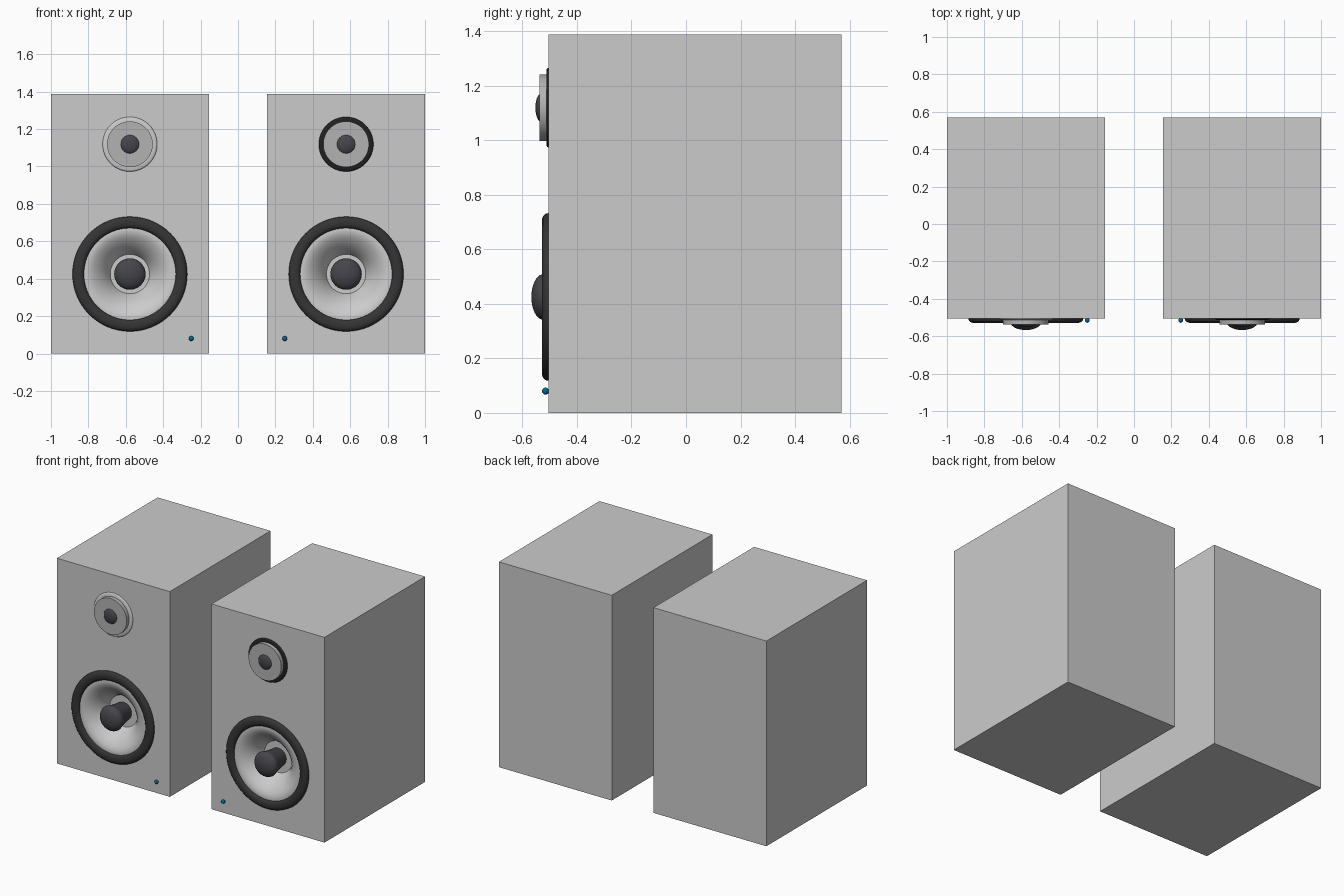
import bpy, bmesh, math

if "Cube" in bpy.data.objects:
    bpy.data.objects.remove(bpy.data.objects["Cube"])

FRONT, BACK, HEIGHT = -0.505, 0.57, 1.387
CX, HALF_W = 0.578, 0.422
WOOFER_Z, TWEETER_Z = 0.425, 1.119


def material(name, rgb):
    m = bpy.data.materials.new(name)
    m.diffuse_color = (*rgb, 1)
    m.use_nodes = True
    m.node_tree.nodes["Principled BSDF"].inputs["Base Color"].default_value = m.diffuse_color
    return m


RUBBER = material("rubber", (0.035, 0.035, 0.035))
DOME = material("dome", (0.06, 0.06, 0.07))
TRIM = material("trim", (0.015, 0.015, 0.015))
CONE = material("cone", (0.62, 0.62, 0.62))
PLATE = material("plate", (0.45, 0.45, 0.45))
BLUE = material("led", (0.0, 0.15, 0.3))


def finish(name, bm, mat=None, angle=None):
    bmesh.ops.remove_doubles(bm, verts=bm.verts, dist=1e-5)
    bmesh.ops.recalc_face_normals(bm, faces=bm.faces)
    mesh = bpy.data.meshes.new(name)
    bm.to_mesh(mesh)
    bm.free()
    ob = bpy.data.objects.new(name, mesh)
    bpy.context.collection.objects.link(ob)
    if mat:
        mesh.materials.append(mat)
    if angle:
        bpy.ops.object.select_all(action='DESELECT')
        ob.select_set(True)
        bpy.context.view_layer.objects.active = ob
        bpy.ops.object.shade_smooth_by_angle(angle=math.radians(angle))
    return ob


def lathe(name, profile, x, z, mat=None, angle=40, steps=64, flip=False):
    """Spin (radius, distance in front of baffle) points about the y axis."""
    bm = bmesh.new()
    vs = [bm.verts.new((x + r, FRONT - d, z)) for r, d in profile]
    es = [bm.edges.new(p) for p in zip(vs, vs[1:])]
    bmesh.ops.spin(bm, geom=vs + es, cent=(x, 0, z), axis=(0, 1, 0),
                   angle=math.tau, steps=steps, use_duplicate=False)
    ob = finish(name, bm, mat, angle)
    # open shells must face the listener
    if flip and sum(p.normal.y for p in ob.data.polygons) > 0:
        ob.data.flip_normals()
    return ob


def dome_profile(r, base, tip, n=10):
    pts = [(r * math.cos(math.pi / 2 * i / n),
            base + (tip - base) * math.sin(math.pi / 2 * i / n)) for i in range(n)]
    return pts + [(0, tip)]


def speaker(side, x):
    # cabinet with a round opening behind the woofer
    bm = bmesh.new()
    bmesh.ops.create_cube(bm, size=1)
    for v in bm.verts:
        v.co = (x + v.co.x * 2 * HALF_W,
                (FRONT + BACK) / 2 + v.co.y * (BACK - FRONT),
                (v.co.z + 0.5) * HEIGHT)
    cabinet = finish(side + "_cabinet", bm)
    cutter = lathe(side + "_opening_cutter",
                   [(0, 0.1), (0.26, 0.1), (0.26, -0.15), (0, -0.15)],
                   x, WOOFER_Z, angle=None)
    cutter.hide_render = True
    cutter.hide_set(True)
    cut = cabinet.modifiers.new("woofer_opening", 'BOOLEAN')
    cut.operation, cut.solver, cut.object = 'DIFFERENCE', 'EXACT', cutter

    # woofer: rubber surround, flared cone, dust cap
    lathe(side + "_woofer_surround",
          [(0.245, -0.01), (0.245, 0.008), (0.252, 0.018), (0.264, 0.023),
           (0.285, 0.023), (0.297, 0.019), (0.305, 0.011), (0.307, 0), (0.307, -0.001)],
          x, WOOFER_Z, RUBBER)
    lathe(side + "_woofer_cone",
          [(0.25, 0.008), (0.235, 0.010), (0.215, 0.006), (0.195, -0.004),
           (0.17, -0.022), (0.145, -0.047), (0.12, -0.08), (0.105, -0.11), (0, -0.11)],
          x, WOOFER_Z, CONE, flip=True)
    lathe(side + "_woofer_dust_cap",
          [(0, -0.11), (0.06, -0.11), (0.075, -0.01)] + dome_profile(0.084, 0.017, 0.062),
          x, WOOFER_Z, DOME, steps=32)

    # tweeter: trim ring, raised plate, dome
    lathe(side + "_tweeter_ring",
          [(0.118, 0), (0.118, 0.007), (0.138, 0.007), (0.144, 0.004), (0.146, 0), (0.146, -0.001)],
          x, TWEETER_Z, TRIM if side == "right" else None)
    lathe(side + "_tweeter_plate",
          [(0.122, -0.001), (0.122, 0.033), (0, 0.033)], x, TWEETER_Z, PLATE)
    lathe(side + "_tweeter_dome", dome_profile(0.052, 0.026, 0.047),
          x, TWEETER_Z, DOME, steps=32, flip=True)

    # power light near the inner lower corner
    inner = x - math.copysign(0.328, x)
    bm = bmesh.new()
    bmesh.ops.create_uvsphere(bm, u_segments=16, v_segments=10, radius=0.013)
    bmesh.ops.translate(bm, verts=bm.verts, vec=(inner, FRONT - 0.01, 0.08))
    finish(side + "_power_light", bm, BLUE, 60)


speaker("left", -CX)
speaker("right", CX)
